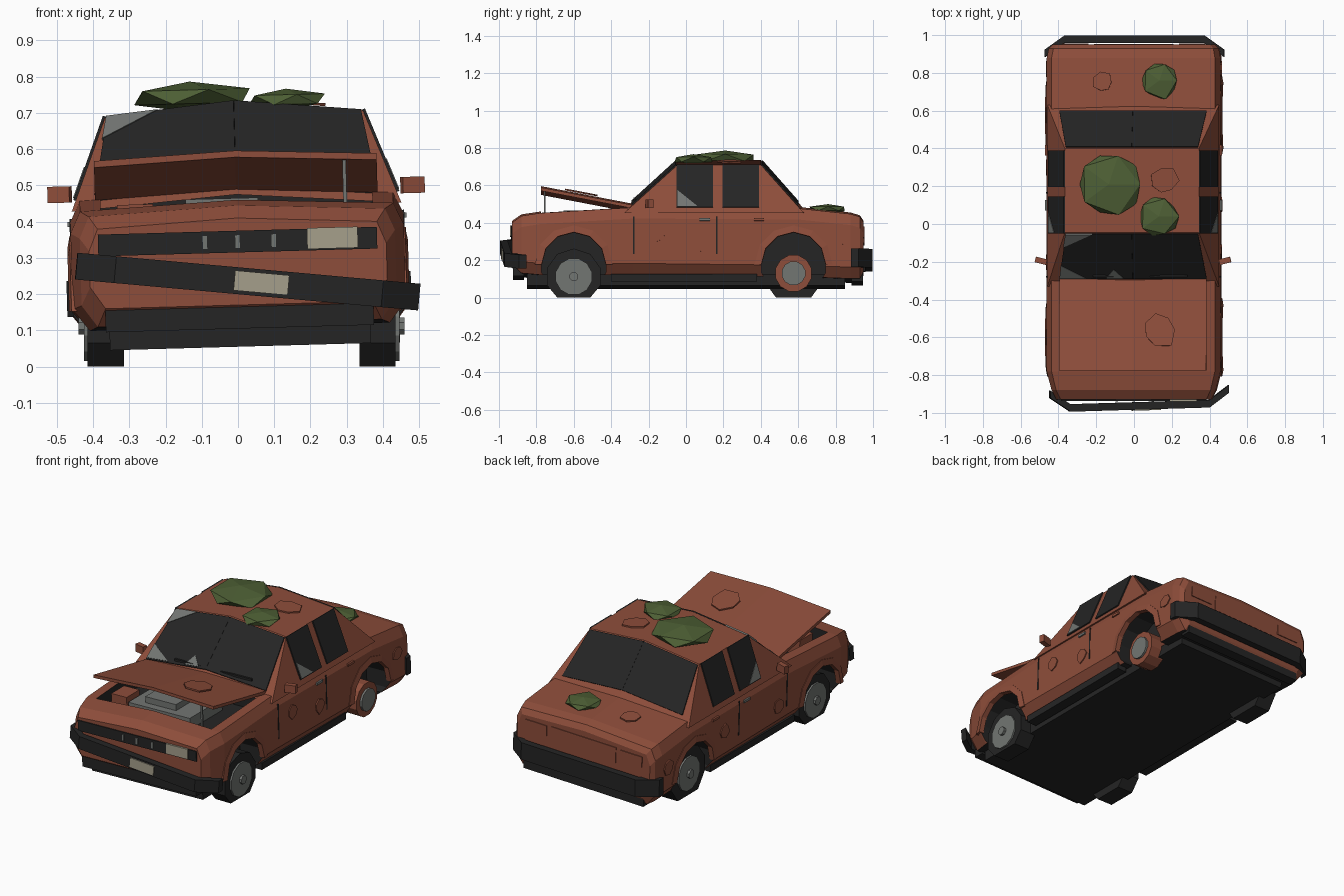
import bpy, bmesh, math, random
from mathutils import Matrix, Vector

random.seed(4)
cube = bpy.data.objects.get("Cube")
if cube:
    bpy.data.objects.remove(cube)


def material(name, *rgb):
    m = bpy.data.materials.new(name)
    m.use_nodes = True
    m.diffuse_color = (*rgb, 1)
    node = m.node_tree.nodes["Principled BSDF"]
    node.inputs["Base Color"].default_value = (*rgb, 1)
    node.inputs["Roughness"].default_value = 0.9
    return m


RUST = material("rusty_paint", 0.27, 0.075, 0.043)
DARK = material("black_rubber", 0.018, 0.018, 0.018)
GREEN = material("moss_green", 0.075, 0.115, 0.035)
CREAM = material("lamp_cream", 0.38, 0.35, 0.26)
GRAY = material("metal_gray", 0.17, 0.18, 0.17)
tilted = []


def finish(name, bm, mat, tilt=True):
    bmesh.ops.recalc_face_normals(bm, faces=bm.faces)
    mesh = bpy.data.meshes.new(name)
    bm.to_mesh(mesh)
    bm.free()
    mesh.materials.append(mat)
    ob = bpy.data.objects.new(name, mesh)
    bpy.context.collection.objects.link(ob)
    if tilt:
        tilted.append(ob)
    return ob


def loft(name, rings, mat, tilt=True):
    bm = bmesh.new()
    vs = [[bm.verts.new(p) for p in r] for r in rings]
    n = len(vs[0])
    for a, b in zip(vs, vs[1:]):
        for i in range(n):
            j = (i + 1) % n
            bm.faces.new((a[i], a[j], b[j], b[i]))
    bm.faces.new(vs[0])
    bm.faces.new(vs[-1])
    return finish(name, bm, mat, tilt)


def plate(name, pts, mat, outward, thick=0.007):
    pts = [Vector(p) for p in pts]
    n = (pts[1] - pts[0]).cross(pts[2] - pts[0]).normalized()
    if n.dot(Vector(outward)) < 0:
        n = -n
    return loft(name, [[p - n * 0.002 for p in pts], [p + n * thick for p in pts]], mat)


def box(name, loc, size, mat, rot=None, tilt=True):
    bm = bmesh.new()
    m = Matrix.Translation(loc) @ (rot or Matrix()) @ Matrix.Diagonal((*size, 1))
    bmesh.ops.create_cube(bm, size=1, matrix=m)
    return finish(name, bm, mat, tilt)


def disc(name, loc, r, width, mat, sides=12, r2=None, tilt=False):
    # Cylinder along x; the second radius is on the +x end
    bm = bmesh.new()
    m = Matrix.Translation(loc) @ Matrix.Rotation(math.pi / 2, 4, 'Y')
    m = m @ Matrix.Rotation(math.pi / sides, 4, 'Z')
    bmesh.ops.create_cone(bm, cap_ends=True, segments=sides, radius1=r,
                          radius2=r2 or r, depth=width, matrix=m)
    for v in bm.verts:
        v.co.z = max(v.co.z, 0)
    return finish(name, bm, mat, tilt)


def cut(target, cutter):
    mod = target.modifiers.new("cut", 'BOOLEAN')
    mod.operation, mod.object, mod.solver = 'DIFFERENCE', cutter, 'EXACT'
    mod.material_mode = 'TRANSFER'
    bpy.context.view_layer.objects.active = target
    bpy.ops.object.modifier_apply(modifier=mod.name)
    tilted.remove(cutter)
    bpy.data.objects.remove(cutter)


# Lower body shell
def section(y, w, zb, zt):
    half = [(0.9 * w, zb), (w, zb + 0.06), (w, zt - 0.07), (0.94 * w, zt - 0.01)]
    ring = half + [(0, zt + 0.01)] + [(-x, z) for x, z in reversed(half)]
    return [(x, y, z) for x, z in ring]


body = loft("body", [section(*s) for s in (
    (-0.93, 0.41, 0.17, 0.40), (-0.88, 0.435, 0.12, 0.435), (-0.78, 0.46, 0.11, 0.45),
    (-0.28, 0.46, 0.11, 0.48), (0.6, 0.46, 0.10, 0.475), (0.88, 0.46, 0.09, 0.445),
    (0.93, 0.45, 0.09, 0.43), (0.95, 0.43, 0.13, 0.40))], RUST)
body.data.materials.append(DARK)
for p in body.data.polygons:
    p.material_index = int(p.normal.z < -0.8)
cut(body, box("bay_cutter", (0, -0.54, 0.5), (0.75, 0.47, 0.27), DARK))

# Wheel arches with raised lips
for s in (-1, 1):
    for end, y in (("front", -0.6), ("rear", 0.575)):
        cut(body, disc("arch_cutter", (s * 0.44, y, 0.17), 0.178, 0.26, DARK, 12, tilt=True))
        rings = []
        for i in range(7):
            a = math.pi * i / 6
            rings.append([(s * x, y + r * math.cos(a), 0.165 + r * math.sin(a))
                          for x, r in ((0.44, 0.17), (0.47, 0.172), (0.463, 0.208), (0.44, 0.208))])
        loft(end + "_arch_lip", rings, RUST)

# Underside and valances
box("floor_pan", (0, 0, 0.085), (0.72, 1.7, 0.06), DARK)
for s in (-1, 1):
    box("sill", (s * 0.4, -0.01, 0.095), (0.06, 0.78, 0.04), DARK)
box("front_valance", (0, -0.895, 0.14), (0.74, 0.06, 0.07), DARK)
box("rear_valance", (0, 0.915, 0.1), (0.78, 0.06, 0.05), DARK)


# Cabin
def cabin_ring(t):
    x, f, b = 0.455 - 0.1 * t, -0.33 + 0.285 * t, 0.63 - 0.23 * t
    z = 0.44 + 0.26 * t
    return [(-x, f, z), (0, f, z + 0.035), (x, f, z), (x, b, z), (0, b, z + 0.035), (-x, b, z)]


cabin = loft("cabin", [cabin_ring(0), cabin_ring(1)], RUST)


def end_point(x, t, back):
    y = 0.63 - 0.23 * t if back else -0.33 + 0.285 * t
    return (x, y, 0.44 + 0.26 * t + 0.035 * (1 - abs(x) / (0.455 - 0.1 * t)))


def side_point(s, y, z):
    return (s * (0.455 - 0.1 * (z - 0.44) / 0.26), y, z)


# Windows and glass shards
for back, name in ((False, "windscreen"), (True, "rear_window")):
    out = (0, 1 if back else -1, 0.5)
    for s in (-1, 1):
        pts = [(0, 0.15), (s * 0.39, 0.15), (s * 0.35, 0.98), (0, 0.98)]
        plate(name, [end_point(x, t, back) for x, t in pts], DARK, out)
for tri in (((-0.352, 0.98), (-0.21, 0.98), (-0.365, 0.74)),
            ((-0.388, 0.17), (-0.25, 0.17), (-0.38, 0.4)),
            ((-0.14, 0.17), (-0.05, 0.17), (-0.1, 0.33))):
    plate("glass_shard", [end_point(x, t, False) for x, t in tri], GRAY, (0, -1, 0.5), 0.0095)
for s in (-1, 1):
    for y0, y1 in ((-0.05, 0.145), (0.195, 0.39)):
        pts = [(y0, 0.47), (y1, 0.47), (y1, 0.7), (y0, 0.7)]
        plate("side_window", [side_point(s, *p) for p in pts], DARK, (s, 0, 0.3))
    shard = [(-0.045, 0.475), (0.06, 0.475), (-0.045, 0.56)]
    plate("side_glass_shard", [side_point(s, *p) for p in shard], GRAY, (s, 0, 0.3), 0.0095)
    # Door seams, handles and mirrors
    for y in (-0.28, 0.165):
        box("door_seam", (s * 0.459, y, 0.32), (0.006, 0.008, 0.2), DARK)
    for y in (0.1, 0.39):
        box("door_handle", (s * 0.462, y, 0.405), (0.012, 0.055, 0.014), GRAY if y < 0.2 else RUST)
    box("mirror", (s * 0.487, -0.195, 0.488), (0.062, 0.03, 0.045), RUST,
        Matrix.Rotation(s * 0.25, 4, 'Z'))
    box("wiper", (s * 0.15 + 0.04, -0.275, 0.52), (0.2, 0.012, 0.012), DARK)

# Raised bonnet, prop and engine
bonnet = []
for y, z in ((-0.775, 0.56), (-0.28, 0.465)):
    bonnet.append([(-0.39, y, z), (0, y, z + 0.018), (0.39, y, z),
                   (0.39, y, z + 0.018), (0, y, z + 0.036), (-0.39, y, z + 0.018)])
loft("bonnet", bonnet, RUST)
box("bonnet_prop", (0.3, -0.755, 0.5), (0.01, 0.01, 0.14), GRAY)
box("engine_block", (-0.02, -0.55, 0.395), (0.4, 0.3, 0.07), GRAY)
box("air_filter", (-0.04, -0.58, 0.445), (0.2, 0.15, 0.04), GRAY)
box("battery", (-0.28, -0.64, 0.41), (0.1, 0.12, 0.09), RUST)

# Grille and lamps
box("grille", (0, -0.928, 0.345), (0.77, 0.016, 0.06), DARK)
for x in (-0.09, 0, 0.1):
    box("grille_bar", (x, -0.935, 0.345), (0.012, 0.01, 0.035), GRAY)
box("headlamp", (0.262, -0.934, 0.348), (0.14, 0.014, 0.058), CREAM)
for s in (-1, 1):
    box("tail_lamp", (s * 0.31, 0.951, 0.34), (0.14, 0.008, 0.06), RUST)
box("boot_panel", (0, 0.951, 0.33), (0.42, 0.006, 0.09), RUST)


# Bumpers with swept ends
def bumper(name, side, height):
    rings = []
    for x, y in ((-0.475, 0.9), (-0.37, 0.975), (0.37, 0.975), (0.475, 0.9)):
        rings.append([(x, side * (y + dy), dz) for dy, dz in
                      ((-0.022, -height), (0.018, -height), (0.018, height), (-0.022, height))])
    return loft(name, rings, DARK, False)


front = bumper("front_bumper", -1, 0.037)
number_plate = box("number_plate", (0.035, -0.995, 0), (0.15, 0.006, 0.055), CREAM, tilt=False)
hang = Matrix.Translation((0, 0.01, 0.237)) @ Matrix.Rotation(0.09, 4, 'Y') @ Matrix.Rotation(0.03, 4, 'Z')
for ob in (front, number_plate):
    ob.matrix_world = hang
rear = bumper("rear_bumper", 1, 0.05)
rear.matrix_world = Matrix.Translation((0, 0.005, 0.2))
tilted.append(rear)

# Wheels with flattened tyres; one has lost its tyre
for s in (-1, 1):
    for end, y, z, r in (("front", -0.6, 0.112, 0.15), ("rear", 0.575, 0.13, 0.16)):
        x = s * 0.375 + 0.01
        if s > 0 and end == "rear":
            disc("bare_drum", (x, y, z), 0.1, 0.1, RUST)
            disc("drum_face", (x + 0.052, y, z), 0.065, 0.02, GRAY)
            continue
        disc(end + "_tyre", (x, y, z), r, 0.1, DARK, 10)
        disc(end + "_hub", (x + s * 0.05, y, z), 0.1, 0.02, GRAY)
        disc(end + "_hub_cap", (x + s * 0.062, y, z), 0.025, 0.025, GRAY, 8)
    box("axle", (0, 0.575 * s, 0.12), (0.7, 0.04, 0.04), DARK, tilt=False)


# Flaking paint patches
def flake(centre, u, v, r, outward):
    c, u, v = Vector(centre), Vector(u), Vector(v)
    pts = []
    for i in range(7):
        a, k = math.tau * i / 7, r * random.uniform(0.75, 1.1)
        pts.append(c + u * k * math.cos(a) + v * k * math.sin(a))
    plate("paint_flake", pts, RUST, outward, 0.006)


UP = (0, 0, 1)
flake((0.14, -0.56, 0.556), (1, 0, -0.04), (0, 1, -0.19), 0.1, UP)
flake((0.17, 0.23, 0.722), (1, 0, -0.1), (0, 1, 0), 0.08, UP)
flake((-0.16, 0.75, 0.468), (1, 0, 0.03), (0, 1, -0.1), 0.055, UP)
for s, y, z in ((-1, 0.82, 0.28), (-1, 0.3, 0.3), (-1, -0.2, 0.25), (1, 0.82, 0.3), (1, 0.1, 0.27), (1, -0.15, 0.33)):
    flake((s * 0.46, y, z), (0, 1, 0), UP, 0.045, (s, 0, 0))


# Moss clumps
def moss(x, y, z, r, h):
    bm = bmesh.new()
    bmesh.ops.create_icosphere(bm, subdivisions=1, radius=1)
    for v in bm.verts:
        k = random.uniform(0.95, 1.12)
        v.co = (x + v.co.x * r * k, y + v.co.y * r * k, z + v.co.z * h)
    finish("moss_clump", bm, GREEN)


moss(-0.12, 0.21, 0.748, 0.18, 0.042)
moss(0.145, 0.04, 0.733, 0.108, 0.03)
moss(0.14, 0.76, 0.47, 0.105, 0.026)

# Lean the whole shell slightly on its wheels
lean = Matrix.Translation((0, 0, 0.3)) @ Matrix.Rotation(-0.028, 4, 'Y') @ Matrix.Translation((0, 0, -0.3))
for ob in tilted:
    ob.matrix_world = lean @ ob.matrix_basis
